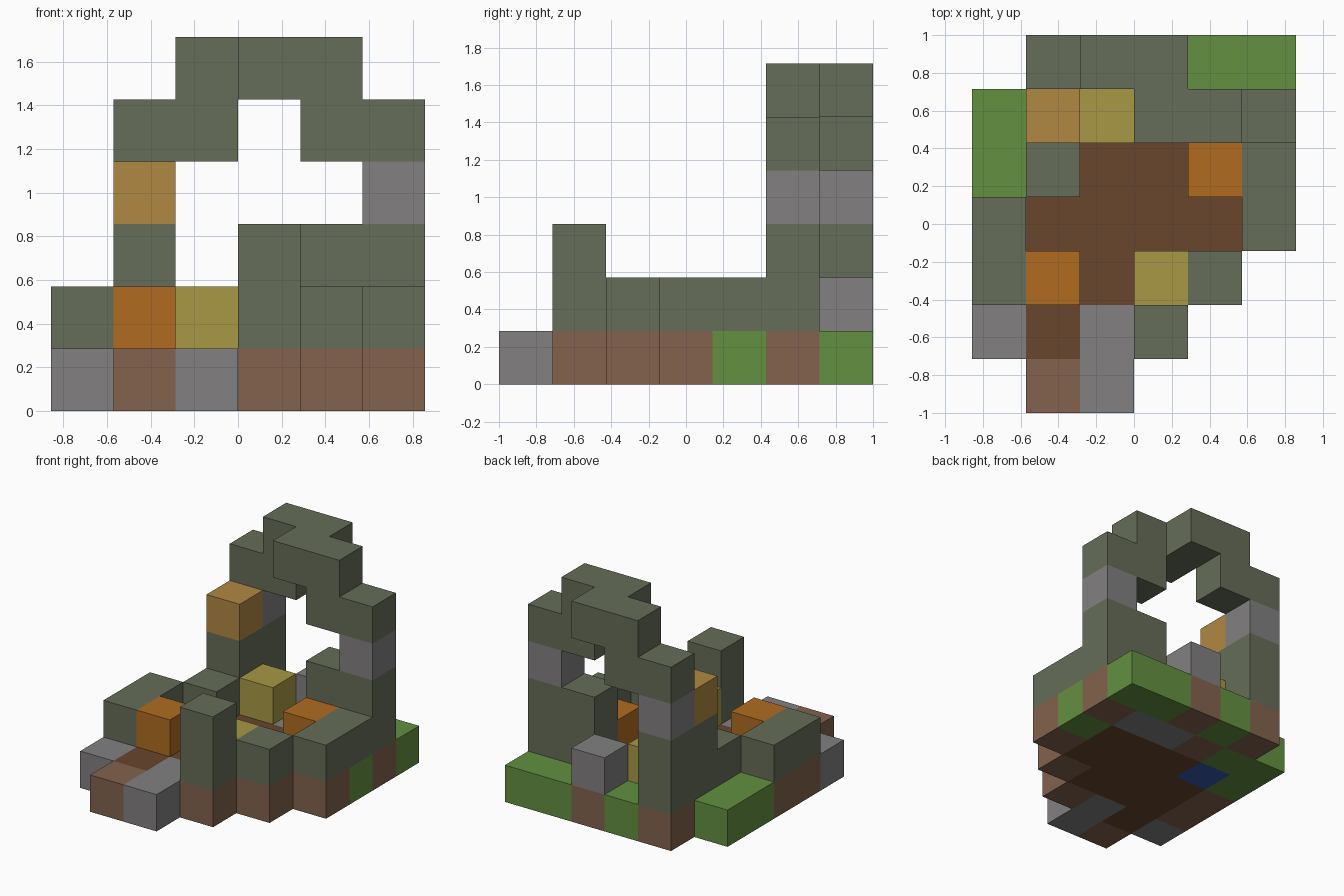
import bpy
import bmesh
from mathutils import Vector

default_cube = bpy.data.objects.get("Cube")
if default_cube:
    bpy.data.objects.remove(default_cube, do_unlink=True)

CELL = 2 / 7
CORNER = Vector((-3 * CELL, -1.0, 0.0))


def linear(v):
    v /= 255
    return v / 12.92 if v <= 0.04045 else ((v + 0.055) / 1.055) ** 2.4


# One letter per block type: name and display colour
PALETTE = {
    "M": ("mossy_stone", (102, 109, 88)),
    "S": ("grey_stone", (130, 128, 129)),
    "D": ("dirt", (131, 98, 78)),
    "G": ("grass", (98, 144, 64)),
    "W": ("dark_wood", (104, 70, 44)),
    "O": ("orange_block", (176, 108, 32)),
    "T": ("tan_block", (176, 136, 66)),
    "Y": ("gold_block", (168, 152, 70)),
    "B": ("blue_block", (56, 88, 175)),
}

materials = {}
for key, (name, rgb) in PALETTE.items():
    colour = (*[linear(c) for c in rgb], 1)
    mat = bpy.data.materials.new(name)
    mat.use_nodes = True
    mat.diffuse_color = colour
    bsdf = next(n for n in mat.node_tree.nodes if n.type == "BSDF_PRINCIPLED")
    bsdf.inputs["Base Color"].default_value = colour
    bsdf.inputs["Roughness"].default_value = 0.9
    materials[key] = mat


def layer(z, plan):
    """Read a floor plan, back row first, into a dict of cell -> block letter."""
    rows = plan.split()[::-1]
    return {(x, y, z): c for y, row in enumerate(rows)
            for x, c in enumerate(row) if c != "."}


def stack(x, y, z, letters):
    """A vertical run of blocks, bottom to top."""
    return {(x, y, z + n): c for n, c in enumerate(letters)}


parts = {
    # Ground slab
    "ground": layer(0, """
        .DGDGG
        GGDSSD
        GBWWWG
        DWWWWD
        DWWWD.
        SWSD..
        .DS..."""),
    # Low broken wall around the floor
    "low_wall": layer(1, """
        ......
        ......
        .M...M
        M....M
        M...M.
        ......
        ......"""),
    # Loose blocks standing on the floor
    "orange_blocks": {**stack(1, 2, 1, "O"), **stack(4, 4, 1, "O")},
    "gold_blocks": {**stack(3, 2, 1, "Y"), **stack(2, 5, 1, "Y")},
    "rear_stone": stack(3, 6, 1, "S"),
    "front_post": stack(3, 1, 1, "MM"),
    # Pillars carrying the arch
    "right_pillar": {**stack(1, 6, 1, "MMS"), **stack(1, 5, 1, "MMT")},
    "left_pillar": {**stack(5, 5, 1, "MMS"), **stack(4, 5, 1, "MM")},
    # Stepped arch
    "arch": {
        **stack(1, 6, 4, "M"), **stack(2, 6, 4, "MM"), **stack(3, 6, 5, "M"),
        **stack(3, 5, 5, "M"), **stack(4, 5, 4, "MM"), **stack(5, 5, 4, "M"),
    },
}

occupied = set().union(*parts.values())


def build(name, cells):
    """Turn a set of blocks into one mesh, keeping only the open faces."""
    used = sorted(set(cells.values()))
    bm = bmesh.new()
    verts = {}

    def vert(p):
        if p not in verts:
            verts[p] = bm.verts.new(CORNER + Vector(p) * CELL)
        return verts[p]

    for cell, letter in cells.items():
        for axis in range(3):
            for side in (0, 1):
                neighbour = list(cell)
                neighbour[axis] += 2 * side - 1
                if tuple(neighbour) in occupied:
                    continue
                ring = []
                for a, b in ((0, 0), (1, 0), (1, 1), (0, 1)):
                    p = list(cell)
                    p[axis] += side
                    p[(axis + 1) % 3] += a
                    p[(axis + 2) % 3] += b
                    ring.append(vert(tuple(p)))
                face = bm.faces.new(ring if side else ring[::-1])
                face.material_index = used.index(letter)

    mesh = bpy.data.meshes.new(name)
    bm.to_mesh(mesh)
    bm.free()
    for letter in used:
        mesh.materials.append(materials[letter])
    bpy.context.collection.objects.link(bpy.data.objects.new(name, mesh))


for part_name, part_cells in parts.items():
    build(part_name, part_cells)
